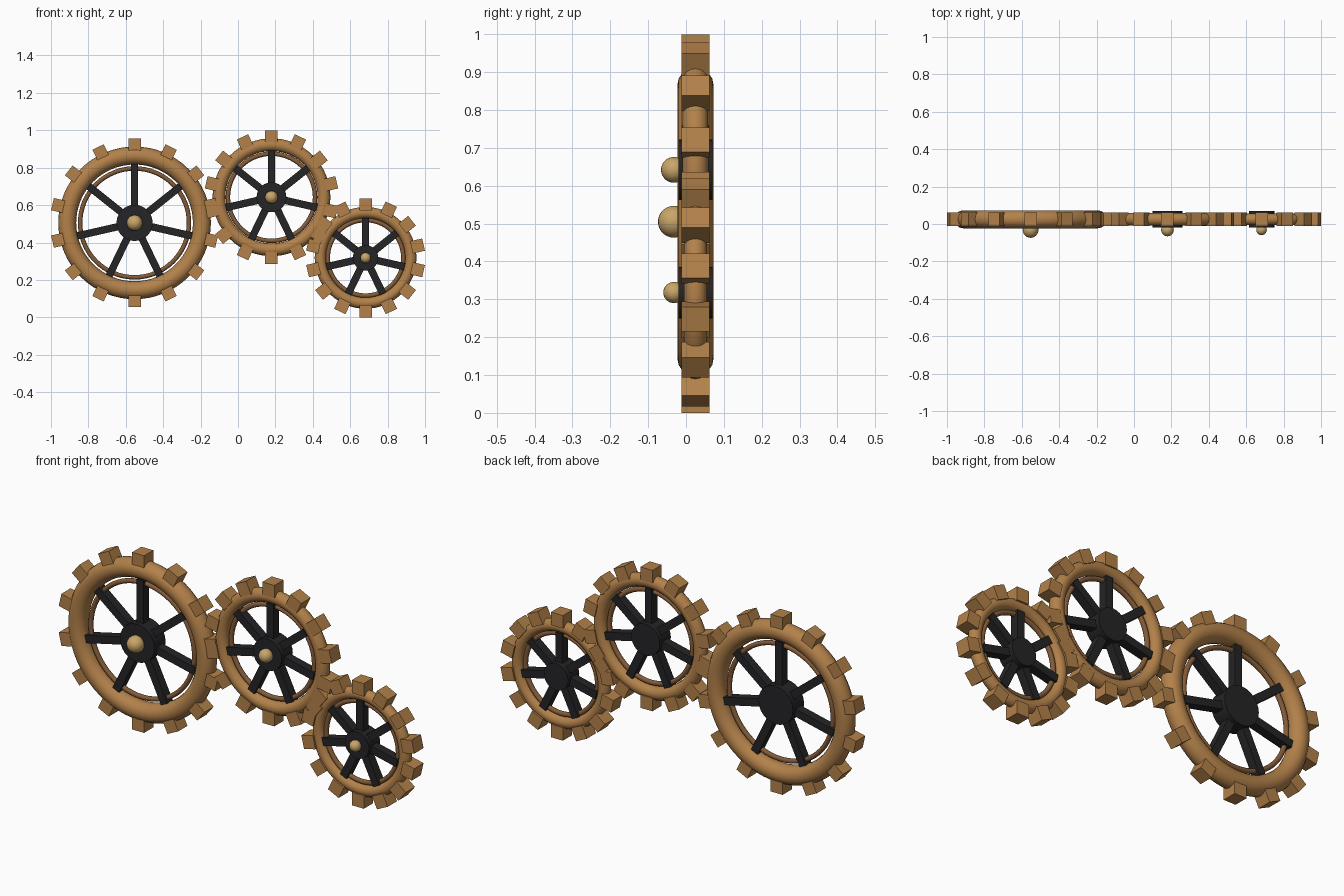
import bpy, bmesh, math
from mathutils import Matrix, Vector

cube = bpy.data.objects.get("Cube")
if cube:
    bpy.data.objects.remove(cube, do_unlink=True)

MID_Y = 0.025      # centre plane shared by all gears
TEETH, SPOKES = 14, 7


def material(name, rgb):
    m = bpy.data.materials.new(name)
    m.use_nodes = True
    m.diffuse_color = (*rgb, 1)
    bsdf = m.node_tree.nodes["Principled BSDF"]
    bsdf.inputs["Base Color"].default_value = (*rgb, 1)
    bsdf.inputs["Roughness"].default_value = 0.6
    return m


WOOD = material("warm wood", (0.45, 0.22, 0.068))
DARK_WOOD = material("dark wood", (0.23, 0.105, 0.04))
IRON = material("black iron", (0.018, 0.018, 0.02))
BRASS = material("pale brass", (0.58, 0.38, 0.14))


def finish(name, mat, smooth=True):
    ob = bpy.context.object
    ob.name = name
    ob.data.materials.append(mat)
    if smooth:
        bpy.ops.object.shade_smooth_by_angle()
    return ob


def ring(name, centre, major, minor, mat):
    bpy.ops.mesh.primitive_torus_add(
        location=centre, rotation=(math.pi / 2, 0, 0), major_radius=major,
        minor_radius=minor, major_segments=64, minor_segments=16)
    finish(name, mat)


def radial_boxes(name, centre, count, inner, outer, width, depth, mat):
    """Boxes set around the axle, the first one pointing straight up."""
    bm = bmesh.new()
    for i in range(count):
        turn = Matrix.Rotation(2 * math.pi * i / count, 4, 'Y')
        lift = Matrix.Translation((0, 0, (inner + outer) / 2))
        size = Matrix.Diagonal((width, depth, outer - inner, 1))
        bmesh.ops.create_cube(bm, size=1, matrix=turn @ lift @ size)
    mesh = bpy.data.meshes.new(name)
    bm.to_mesh(mesh)
    bm.free()
    mesh.materials.append(mat)
    ob = bpy.data.objects.new(name, mesh)
    ob.location = centre
    bpy.context.collection.objects.link(ob)


def gear(name, x, z, tip, rim, rim_minor, liner, hub, cap):
    centre = Vector((x, MID_Y, z))
    # rim, inner liner ring and teeth
    ring(name + "_rim", centre, rim, rim_minor, WOOD)
    ring(name + "_liner", centre, liner, 0.012, DARK_WOOD)
    radial_boxes(name + "_teeth", centre, TEETH, tip - 0.066, tip,
                 0.067, 0.074, WOOD)
    # spokes and hub
    radial_boxes(name + "_spokes", centre, SPOKES, hub * 0.5,
                 rim - rim_minor + 0.002, 0.039, 0.045, IRON)
    bpy.ops.mesh.primitive_cylinder_add(
        vertices=24, radius=hub, depth=0.09, location=centre,
        rotation=(math.pi / 2, 0, 0))
    finish(name + "_hub", IRON)
    # round axle cap on the front
    bpy.ops.mesh.primitive_uv_sphere_add(
        segments=24, ring_count=16, radius=cap,
        location=(x, -0.032, z))
    finish(name + "_axle_cap", BRASS)


gear("large_gear", -0.553, 0.505, 0.45, 0.36, 0.048, 0.291, 0.097, 0.042)
gear("middle_gear", 0.179, 0.642, 0.358, 0.281, 0.034, 0.233, 0.08, 0.034)
gear("small_gear", 0.682, 0.318, 0.318, 0.242, 0.03, 0.202, 0.068, 0.028)
